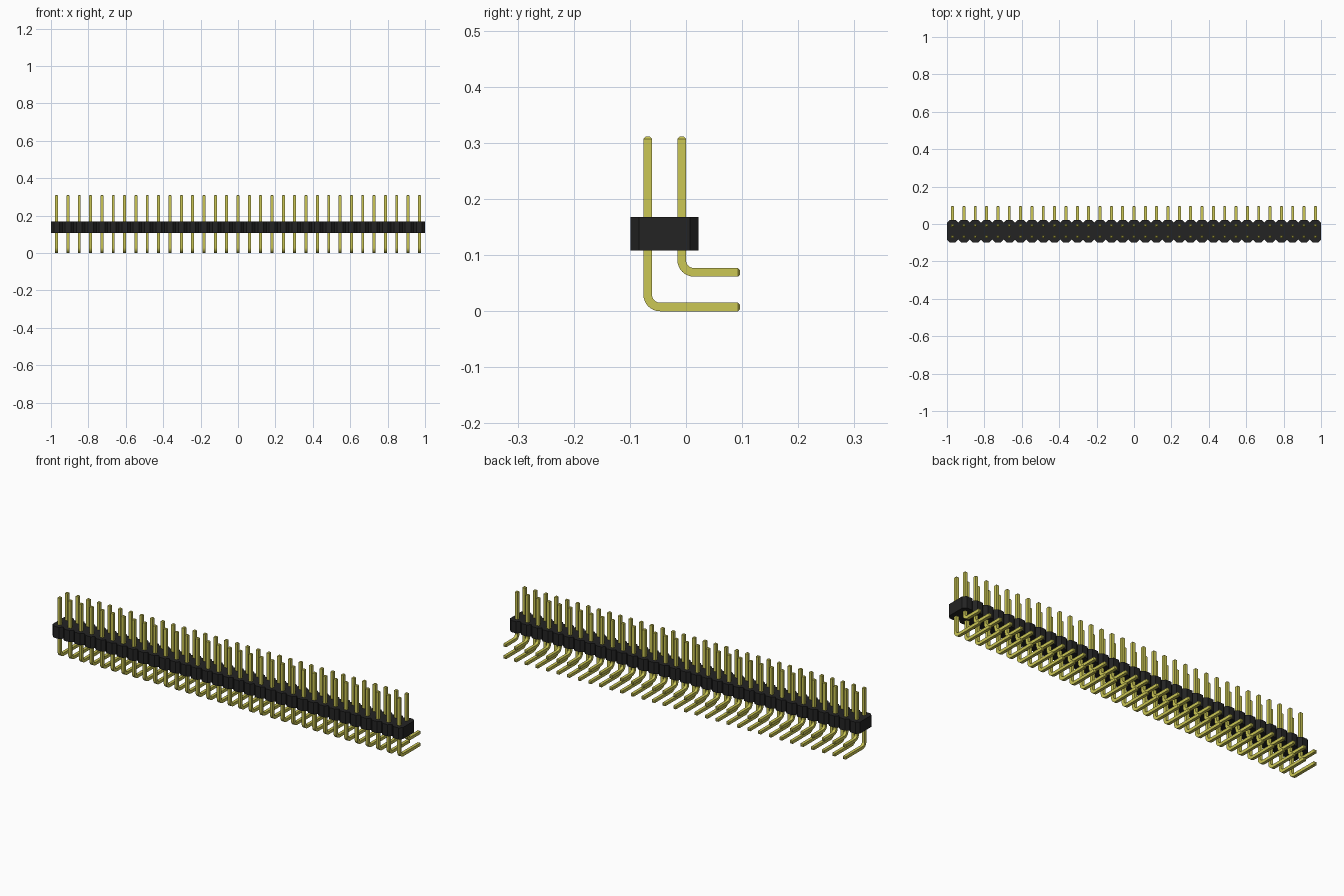
import bpy, bmesh, math
from mathutils import Vector

if "Cube" in bpy.data.objects:
    bpy.data.objects.remove(bpy.data.objects["Cube"], do_unlink=True)

COUNT = 33
PITCH = 2 / COUNT
BODY_Y = -0.038          # centre line of the housing
BODY_LOW, BODY_HIGH = 0.108, 0.168
PIN = 0.0153             # pin thickness
PIN_TOP, PIN_END = 0.311, 0.0965
BEND = 0.022             # centre-line bend radius


def material(name, color):
    mat = bpy.data.materials.new(name)
    mat.use_nodes = True
    mat.diffuse_color = (*color, 1)
    bsdf = mat.node_tree.nodes["Principled BSDF"]
    bsdf.inputs["Base Color"].default_value = (*color, 1)
    bsdf.inputs["Roughness"].default_value = 0.5
    return mat


black = material("black plastic", (0.017, 0.017, 0.017))
gold = material("yellow metal", (0.6, 0.57, 0.09))


def make_object(name, bm, mat):
    bmesh.ops.recalc_face_normals(bm, faces=bm.faces)
    mesh = bpy.data.meshes.new(name)
    bm.to_mesh(mesh)
    bm.free()
    mesh.materials.append(mat)
    obj = bpy.data.objects.new(name, mesh)
    bpy.context.collection.objects.link(obj)
    return obj


# Housing: a row of joined octagons, extruded upward
def housing():
    chamfer = PITCH / 4
    side = []
    for i in range(COUNT):
        left = -1 + i * PITCH
        side += [(left, PITCH - chamfer), (left + chamfer, PITCH),
                 (left + PITCH - chamfer, PITCH)]
    side.append((1, PITCH - chamfer))
    outline = side + [(x, -y) for x, y in reversed(side)]
    bm = bmesh.new()
    base = bm.faces.new([bm.verts.new((x, y + BODY_Y, BODY_LOW)) for x, y in outline])
    top = bmesh.ops.extrude_face_region(bm, geom=[base], use_keep_orig=True)
    moved = [v for v in top["geom"] if isinstance(v, bmesh.types.BMVert)]
    bmesh.ops.translate(bm, verts=moved, vec=(0, 0, BODY_HIGH - BODY_LOW))
    return make_object("housing", bm, black)


# Pin: square section swept down, round the bend and out to the back
def pin_row(name, y, z):
    half, tip = PIN / 2, PIN / 4
    down, back = Vector((0, 0, -1)), Vector((0, 1, 0))
    path = [(Vector((0, y, PIN_TOP)), down, half - tip),
            (Vector((0, y, PIN_TOP - tip)), down, half)]
    centre = Vector((0, y + BEND, z + BEND))
    steps = 8
    for i in range(steps + 1):
        a = math.pi / 2 * i / steps
        outward = -back * math.cos(a) + down * math.sin(a)
        along = down * math.cos(a) + back * math.sin(a)
        path.append((centre + outward * BEND, along, half))
    path += [(Vector((0, PIN_END - tip, z)), back, half),
             (Vector((0, PIN_END, z)), back, half - tip)]

    bm = bmesh.new()
    rings = []
    across = Vector((1, 0, 0))
    for point, along, size in path:
        normal = across.cross(along)
        rings.append([bm.verts.new(point + across * size * u + normal * size * v)
                      for u, v in ((-1, -1), (1, -1), (1, 1), (-1, 1))])
    for a, b in zip(rings, rings[1:]):
        for k in range(4):
            n = (k + 1) % 4
            bm.faces.new((a[k], a[n], b[n], b[k]))
    bm.faces.new(rings[0])
    bm.faces.new(rings[-1])
    obj = make_object(name, bm, gold)
    obj.location.x = -1 + PITCH / 2

    bpy.ops.object.select_all(action="DESELECT")
    obj.select_set(True)
    bpy.context.view_layer.objects.active = obj
    bpy.ops.object.shade_smooth_by_angle(angle=math.radians(30))

    row = obj.modifiers.new("row", "ARRAY")
    row.count = COUNT
    row.use_relative_offset = False
    row.use_constant_offset = True
    row.constant_offset_displace = (PITCH, 0, 0)
    return obj


housing()
pin_row("front_pins", BODY_Y - PITCH / 2, PIN / 2)
pin_row("back_pins", BODY_Y + PITCH / 2, PIN / 2 + PITCH + 0.001)
